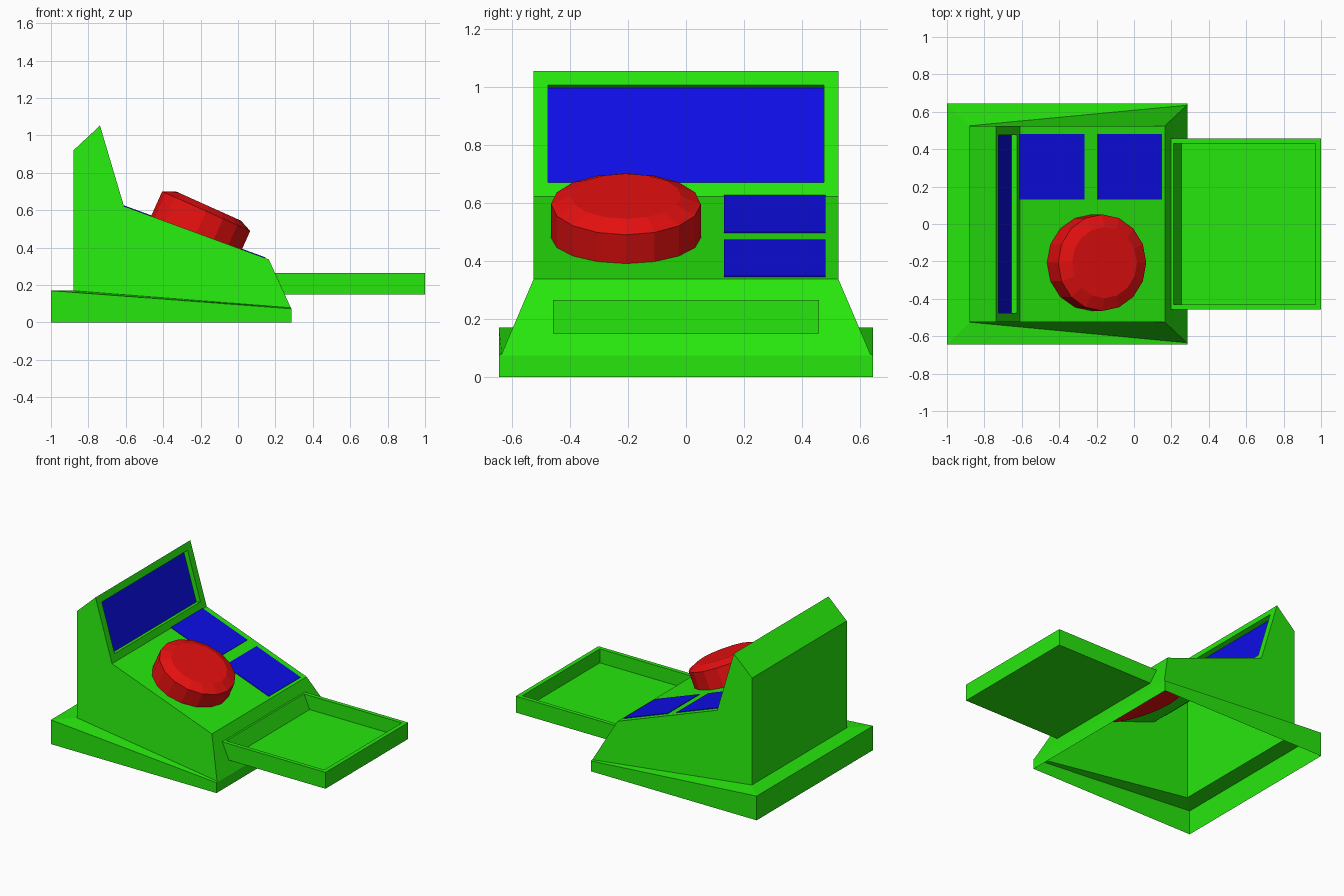
import bpy, bmesh, math
from mathutils import Matrix, Vector

if "Cube" in bpy.data.objects:
    bpy.data.objects.remove(bpy.data.objects["Cube"], do_unlink=True)


def material(name, rgb):
    m = bpy.data.materials.new(name)
    m.use_nodes = True
    color = (*rgb, 1)
    m.diffuse_color = color
    m.node_tree.nodes["Principled BSDF"].inputs["Base Color"].default_value = color
    return m


GREEN = material("bright green", (0.02, 0.8, 0.004))
BLUE = material("deep blue", (0.004, 0.004, 0.8))
RED = material("strong red", (0.8, 0.005, 0.005))


def finish(bm, name, *mats):
    mesh = bpy.data.meshes.new(name)
    bm.to_mesh(mesh)
    bm.free()
    for m in mats:
        mesh.materials.append(m)
    obj = bpy.data.objects.new(name, mesh)
    bpy.context.collection.objects.link(obj)
    return obj


def ring(bm, x0, x1, y, z0, z1):
    """Four corners of a rectangle in plan, sloping along x."""
    return [bm.verts.new(p) for p in
            ((x0, -y, z0), (x1, -y, z1), (x1, y, z1), (x0, y, z0))]


def bridge(bm, a, b):
    for i in range(len(a)):
        j = (i + 1) % len(a)
        bm.faces.new((a[i], a[j], b[j], b[i]))


# Console shell: plinth wall, ledge and body, open underneath
bm = bmesh.new()
floor = ring(bm, -1, 0.285, 0.645, 0, 0)
rim = ring(bm, -1, 0.285, 0.645, 0.17, 0.073)
foot = ring(bm, -0.88, 0.282, 0.635, 0.17, 0.079)
foot[0].co.y, foot[3].co.y = -0.525, 0.525
bridge(bm, floor, rim)
bridge(bm, rim, foot)
profile = [(0.165, 0.337), (-0.61, 0.622), (-0.738, 1.053), (-0.88, 0.92)]
front = [foot[1]] + [bm.verts.new((x, -0.525, z)) for x, z in profile] + [foot[0]]
back = [foot[2]] + [bm.verts.new((x, 0.525, z)) for x, z in profile] + [foot[3]]
strips = [bm.faces.new((front[i], back[i], back[i + 1], front[i + 1]))
          for i in range(len(front) - 1)]
bm.faces.new(front[::-1])
bm.faces.new(back)
bmesh.ops.recalc_face_normals(bm, faces=bm.faces)
screen = strips[2]
screen.normal_update()
if screen.normal.x < 0:
    bmesh.ops.reverse_faces(bm, faces=bm.faces)
# Recessed screen
bmesh.ops.inset_individual(bm, faces=[screen], thickness=0.05, use_even_offset=True)
bmesh.ops.inset_individual(bm, faces=[screen], thickness=0, depth=-0.033)
screen.material_index = 1
finish(bm, "console_body", GREEN, BLUE)

# Tray: open box whose inner end follows the slanted console wall
bm = bmesh.new()


def tray_ring(x0, x1, y, z):
    return ring(bm, x0, x1, y, z, z)


levels = [tray_ring(0.25, 1, 0.458, 0.15), tray_ring(0.198, 1, 0.458, 0.265),
          tray_ring(0.211, 0.97, 0.43, 0.265), tray_ring(0.255, 0.97, 0.43, 0.167)]
for a, b in zip(levels, levels[1:]):
    bridge(bm, a, b)
bm.faces.new(levels[0][::-1])
bm.faces.new(levels[-1])
bmesh.ops.recalc_face_normals(bm, faces=bm.faces)
finish(bm, "tray", GREEN)

# Two thin panels on the sloping desk
SLOPE = math.atan2(0.622 - 0.337, 0.165 + 0.61)


def desk_z(x):
    return 0.337 + (0.165 - x) * math.tan(SLOPE)


for name, x0, x1 in (("upper_panel", -0.613, -0.265), ("lower_panel", -0.195, 0.147)):
    mid = (x0 + x1) / 2
    bm = bmesh.new()
    bmesh.ops.create_cube(bm, size=1)
    size = Matrix.Diagonal(((x1 - x0) / math.cos(SLOPE), 0.35, 0.008, 1))
    place = Matrix.Translation((mid, 0.306, desk_z(mid))) @ Matrix.Rotation(SLOPE, 4, "Y")
    bm.transform(place @ size)
    finish(bm, name, BLUE)

# Sixteen-sided push button with a chamfered top, sunk into the desk
bm = bmesh.new()
rings = []
for radius, height in ((0.258, -0.156), (0.258, 0), (0.19, 0.03)):
    rings.append([bm.verts.new((radius * math.cos(a), radius * math.sin(a), height))
                  for a in (math.tau * i / 16 for i in range(16))])
for a, b in zip(rings, rings[1:]):
    bridge(bm, a, b)
bm.faces.new(rings[0][::-1])
bm.faces.new(rings[-1])
bm.transform(Matrix.Translation(Vector((-0.17, -0.207, 0.595)))
             @ Matrix.Rotation(math.radians(24.2), 4, "Y"))
finish(bm, "push_button", RED)
